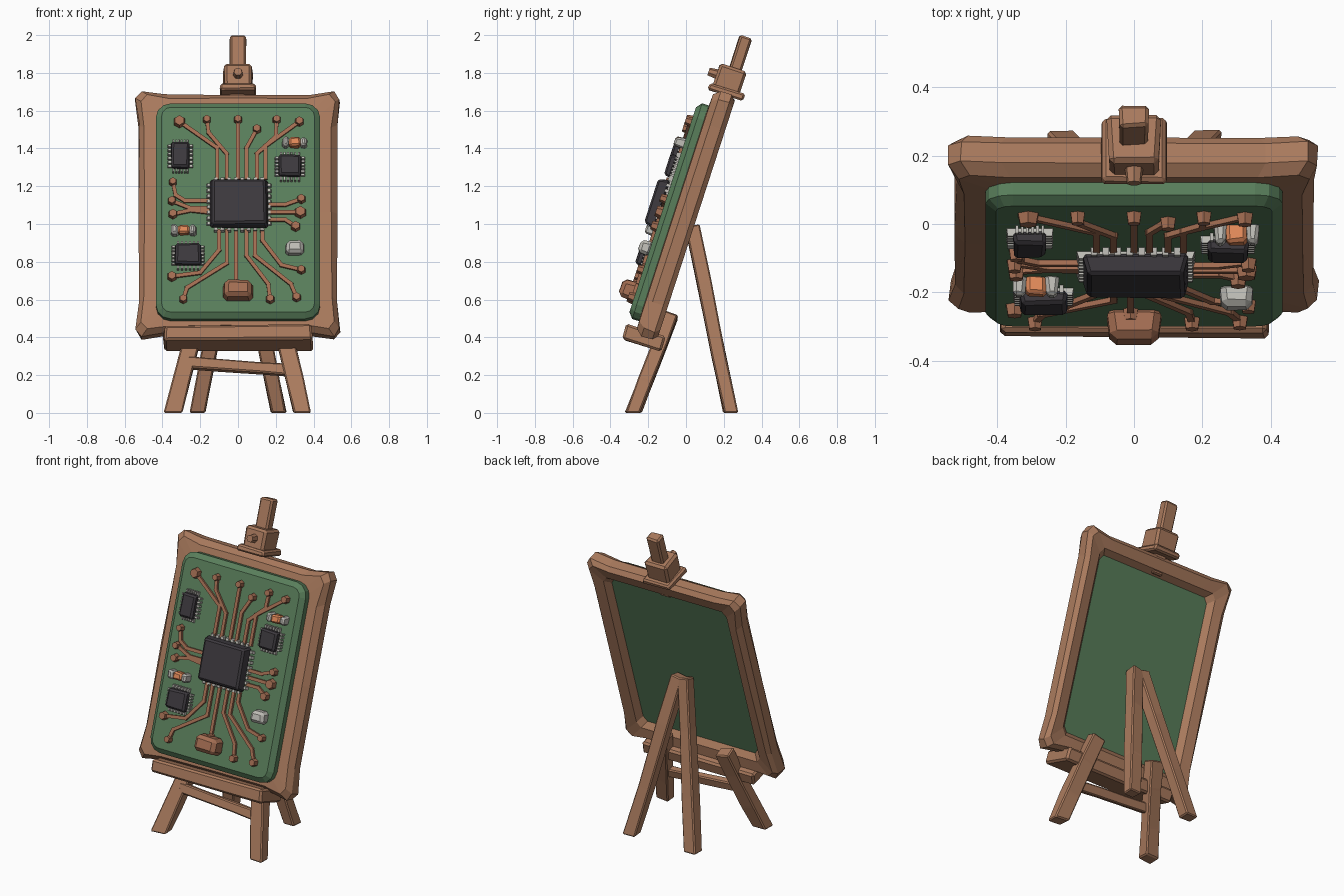
import bpy, bmesh, math, random
from mathutils import Matrix, Vector

random.seed(4)
if "Cube" in bpy.data.objects:
    bpy.data.objects.remove(bpy.data.objects["Cube"], do_unlink=True)

TILT = math.radians(18)
S, C = math.sin(TILT), math.cos(TILT)
# Board space: x across, y up along the slope, z out of the front face
BOARD = Matrix(((1, 0, 0, 0), (0, S, -C, 0), (0, C, S, 0), (0, 0, 0, 1)))
FACE = 0.45


def material(name, color):
    mat = bpy.data.materials.new(name)
    mat.use_nodes = True
    mat.diffuse_color = (*color, 1)
    bsdf = mat.node_tree.nodes["Principled BSDF"]
    bsdf.inputs["Base Color"].default_value = (*color, 1)
    bsdf.inputs["Roughness"].default_value = 0.8
    return mat


WOOD = material("wood", (0.40, 0.195, 0.11))
GREEN = material("board green", (0.10, 0.21, 0.105))
BLACK = material("chip black", (0.045, 0.04, 0.047))
METAL = material("pale metal", (0.52, 0.51, 0.47))
COPPER = material("copper", (0.37, 0.155, 0.085))
ORANGE = material("orange", (0.75, 0.25, 0.10))


def finish(name, bm, mat, matrix=None):
    if matrix:
        bm.transform(matrix)
    bmesh.ops.recalc_face_normals(bm, faces=bm.faces)
    mesh = bpy.data.meshes.new(name)
    bm.to_mesh(mesh)
    bm.free()
    mesh.materials.append(mat)
    ob = bpy.data.objects.new(name, mesh)
    bpy.context.collection.objects.link(ob)
    return ob


def slope(x, z, w=FACE):
    """Board-space point seen at height z from the front."""
    return Vector((x, (z - w * S) / C, w))


def add_box(bm, lo, hi, taper=1.0):
    """Box between two corners, its front face scaled by taper."""
    lo, hi = Vector(lo), Vector(hi)
    mid, size = (lo + hi) / 2, hi - lo
    verts = bmesh.ops.create_cube(bm, size=1)["verts"]
    for v in verts:
        k = taper if v.co.z > 0 else 1
        v.co = mid + Vector((v.co.x * size.x * k, v.co.y * size.y * k, v.co.z * size.z))
    return verts


def chisel(bm, amount, bevel):
    """Hand-cut look: uneven corners and single-cut bevels."""
    for v in bm.verts:
        v.co += Vector([random.uniform(-amount, amount) for _ in range(3)])
    if bevel:
        bmesh.ops.bevel(bm, geom=list(bm.edges), offset=bevel, segments=1, affect='EDGES')


def block(name, lo, hi, mat=WOOD, taper=1.0, bevel=0.01, rough=0.004):
    bm = bmesh.new()
    add_box(bm, lo, hi, taper)
    chisel(bm, rough, bevel)
    return finish(name, bm, mat, BOARD)


def beam(name, start, end, width, depth, grounded=False):
    """Square timber between two world points."""
    start, end = Vector(start), Vector(end)
    axis = (end - start).normalized()
    front = Vector((0, -C, S)) if abs(axis.x) > 0.8 else Vector((0, 1, 0))
    side = axis.cross(front).normalized()
    front = side.cross(axis)
    bm = bmesh.new()
    rings = []
    for t in (0, 0.3, 0.7, 1):
        ring = []
        for a, b in ((-1, -1), (1, -1), (1, 1), (-1, 1)):
            wob = random.uniform(0.88, 1.08) / 2
            p = start.lerp(end, t) + side * a * width * wob + front * b * depth * wob
            if grounded and t == 0:
                p -= axis * (p.z / axis.z)
            ring.append(bm.verts.new(p))
        rings.append(ring)
    for r, s in zip(rings, rings[1:]):
        for i in range(4):
            bm.faces.new((r[i], r[i - 1], s[i - 1], s[i]))
    bm.faces.new(rings[0])
    bm.faces.new(rings[-1])
    bmesh.ops.recalc_face_normals(bm, faces=bm.faces)
    bmesh.ops.bevel(bm, geom=list(bm.edges), offset=0.007, segments=1, affect='EDGES')
    return finish(name, bm, WOOD)


# Wooden frame: one moulding swept round a slightly waisted rectangle
def frame():
    bm = bmesh.new()
    corners = [(-1, -1), (1, -1), (1, 1), (-1, 1)]
    section = [(0.0, 0.29), (0.0, 0.35), (0.03, 0.385), (0.14, 0.39),
               (0.14, 0.315), (0.105, 0.275), (0.025, 0.265)]
    rings = []
    for i, a in enumerate(corners):
        b = corners[(i + 1) % 4]
        for t in (0.03, 0.13, 0.5, 0.87, 0.97):
            px, py = (a[k] + (b[k] - a[k]) * t for k in (0, 1))
            waist = 0.016 if 0.1 < t < 0.9 else 0
            ring = []
            for d, w in section:
                e = d + (waist + random.uniform(-0.005, 0.005)) * (d < 0.05)
                ring.append(bm.verts.new((px * (0.54 - e), 0.995 + py * (0.68 - e), w)))
            rings.append(ring)
    n = len(section)
    for i, r in enumerate(rings):
        s = rings[i - 1]
        for k in range(n):
            bm.faces.new((r[k], r[k - 1], s[k - 1], s[k]))
    finish("picture_frame", bm, WOOD, BOARD)


frame()


# Green board: rounded rectangle with a chamfered front rim
def circuit_board():
    bm = bmesh.new()
    rings = []
    for inset, w in ((0, 0.31), (0, 0.425), (0.03, FACE)):
        ring = []
        for sx, sy, a0 in ((1, 1, 0), (-1, 1, 90), (-1, -1, 180), (1, -1, 270)):
            for k in range(4):
                a = math.radians(a0 + k * 30)
                r = 0.08 - inset
                ring.append(bm.verts.new((sx * 0.355 + r * math.cos(a),
                                          0.985 + sy * 0.52 + r * math.sin(a), w)))
        rings.append(ring)
    for r, s in zip(rings, rings[1:]):
        for i in range(len(r)):
            bm.faces.new((r[i - 1], r[i], s[i], s[i - 1]))
    bm.faces.new(rings[0])
    bm.faces.new(rings[-1])
    finish("circuit_board", bm, GREEN, BOARD)


circuit_board()

# Easel woodwork on the board
block("tray", (-0.395, 0.265, 0.22), (0.395, 0.345, 0.44), bevel=0.012, rough=0.008)
block("top_post", (-0.042, 1.55, 0.277), (0.042, 1.99, 0.346))
block("clamp_block", (-0.078, 1.68, 0.25), (0.078, 1.82, 0.40), taper=0.93, bevel=0.014)
block("clamp_plate", (-0.095, 1.665, 0.225), (0.095, 1.70, 0.42))
bm = bmesh.new()
bmesh.ops.create_cone(bm, cap_ends=True, segments=7, radius1=0.03, radius2=0.022, depth=0.07,
                      matrix=Matrix.Translation((0, 1.755, 0.41)))
finish("clamp_knob", bm, WOOD, BOARD)

# Legs and brace
for side, sx in (("right", -1), ("left", 1)):
    beam("front_leg_" + side, (sx * 0.34, -0.275, 0.01), BOARD @ Vector((sx * 0.215, 0.47, 0.235)),
         0.095, 0.075, True)
    beam("back_leg_" + side, (sx * 0.215, 0.235, 0.005), (sx * 0.02, 0.035, 0.985), 0.08, 0.075, True)
beam("leg_brace", (-0.27, -0.19, 0.265), (0.28, -0.19, 0.225), 0.06, 0.045)


# Chips with a row of pins on each side
def chip(name, x, z, wide, tall, thick, count):
    c = slope(x, z)
    hx, hy = wide / 2, tall / 2
    block(name, c - Vector((hx, hy, -0.012)), c + Vector((hx, hy, thick)), BLACK, 0.9, 0.01, 0.003)
    bm = bmesh.new()
    half = 0.25 / count
    for i in range(count):
        f = (i + 0.5) / count * 2 - 1
        f *= 0.9
        px, py = half * wide, half * tall
        for cut, size in ((Vector((f * hx, 0, 0)), (px, hy + 0.018)),
                          (Vector((0, f * hy, 0)), (hx + 0.018, py))):
            d = Vector((*size, 0))
            add_box(bm, c + cut - d, c + cut + d + Vector((0, 0, 0.022)), 0.96)
    finish(name + "_pins", bm, METAL, BOARD)


chip("main_chip", 0.005, 1.1, 0.31, 0.27, 0.07, 8)
chip("upper_right_chip", -0.305, 1.355, 0.10, 0.15, 0.05, 6)
chip("upper_left_chip", 0.275, 1.3, 0.125, 0.125, 0.05, 6)
chip("lower_right_chip", -0.265, 0.83, 0.14, 0.125, 0.05, 6)

# Banded resistors, pale capacitor and copper coil
for label, x, z in (("right", -0.288, 0.96), ("left", 0.30, 1.425)):
    c = slope(x, z)
    block("resistor_body_" + label, c - Vector((0.03, 0.024, 0.01)), c + Vector((0.03, 0.024, 0.05)), ORANGE)
    for sx in (-1, 1):
        e = c + Vector((sx * 0.047, 0, 0))
        block("resistor_cap_" + label, e - Vector((0.02, 0.028, 0.01)),
              e + Vector((0.02, 0.028, 0.053)), METAL, 0.85)
c = slope(0.3, 0.868)
block("capacitor", c - Vector((0.052, 0.04, 0.01)), c + Vector((0.052, 0.04, 0.06)), METAL, 0.85, 0.016)
c = slope(0, 0.64)
block("copper_coil", c - Vector((0.08, 0.055, 0.01)), c + Vector((0.08, 0.055, 0.085)), COPPER, 0.85, 0.02)

# Copper traces: front-view paths from each pad to the main chip
top, low = 1.24, 0.96
paths = [
    [(-.31, 1.54), (-.11, 1.4), (-.11, top)],
    [(-.165, 1.55), (-.155, 1.48), (-.06, 1.37), (-.06, top)],
    [(0, 1.55), (0, top)],
    [(.1, 1.5), (.045, 1.4), (.045, top)],
    [(.205, 1.55), (.2, 1.46), (.1, 1.37), (.1, top)],
    [(.325, 1.54), (.145, 1.41), (.145, top)],
    [(-.345, 1.22), (-.33, 1.15), (-.28, 1.12), (-.16, 1.12)],
    [(-.35, 1.12), (-.25, 1.08), (-.16, 1.08)],
    [(-.345, 1.05), (-.25, 1.07), (-.16, 1.06)],
    [(.335, 1.13), (.25, 1.1), (.17, 1.1)],
    [(.33, 1.06), (.17, 1.06)],
    [(.305, .985), (.25, 1.02), (.17, 1.02)],
    [(-.35, .72), (-.2, .74), (-.1, .86), (-.1, low)],
    [(-.29, .6), (-.27, .66), (-.06, .79), (-.06, low)],
    [(-.01, .68), (-.01, low)],
    [(.17, .6), (.16, .68), (.045, .83), (.045, low)],
    [(.31, .61), (.28, .68), (.09, .83), (.09, low)],
    [(.335, .755), (.23, .78), (.13, .91), (.13, low)],
]
traces, pads = bmesh.new(), bmesh.new()
for i, path in enumerate(paths):
    pts = [slope(x, z) for x, z in path]
    for p, q in zip(pts, pts[1:]):
        d = q - p
        verts = add_box(traces, (-0.008, -0.01, -0.005), (d.length + 0.008, 0.01, 0.015))
        turn = Matrix.Translation(p) @ Matrix.Rotation(math.atan2(d.y, d.x), 4, 'Z')
        bmesh.ops.transform(traces, matrix=turn, verts=verts)
    radius = 0.036 if i in (0, 10) else random.uniform(0.024, 0.03)
    bmesh.ops.create_cone(pads, cap_ends=True, segments=6, radius1=radius, radius2=radius * 0.75, depth=0.04,
                          matrix=Matrix.Translation(pts[0] + Vector((0, 0, 0.012))))
finish("copper_traces", traces, COPPER, BOARD)
finish("copper_pads", pads, COPPER, BOARD)
